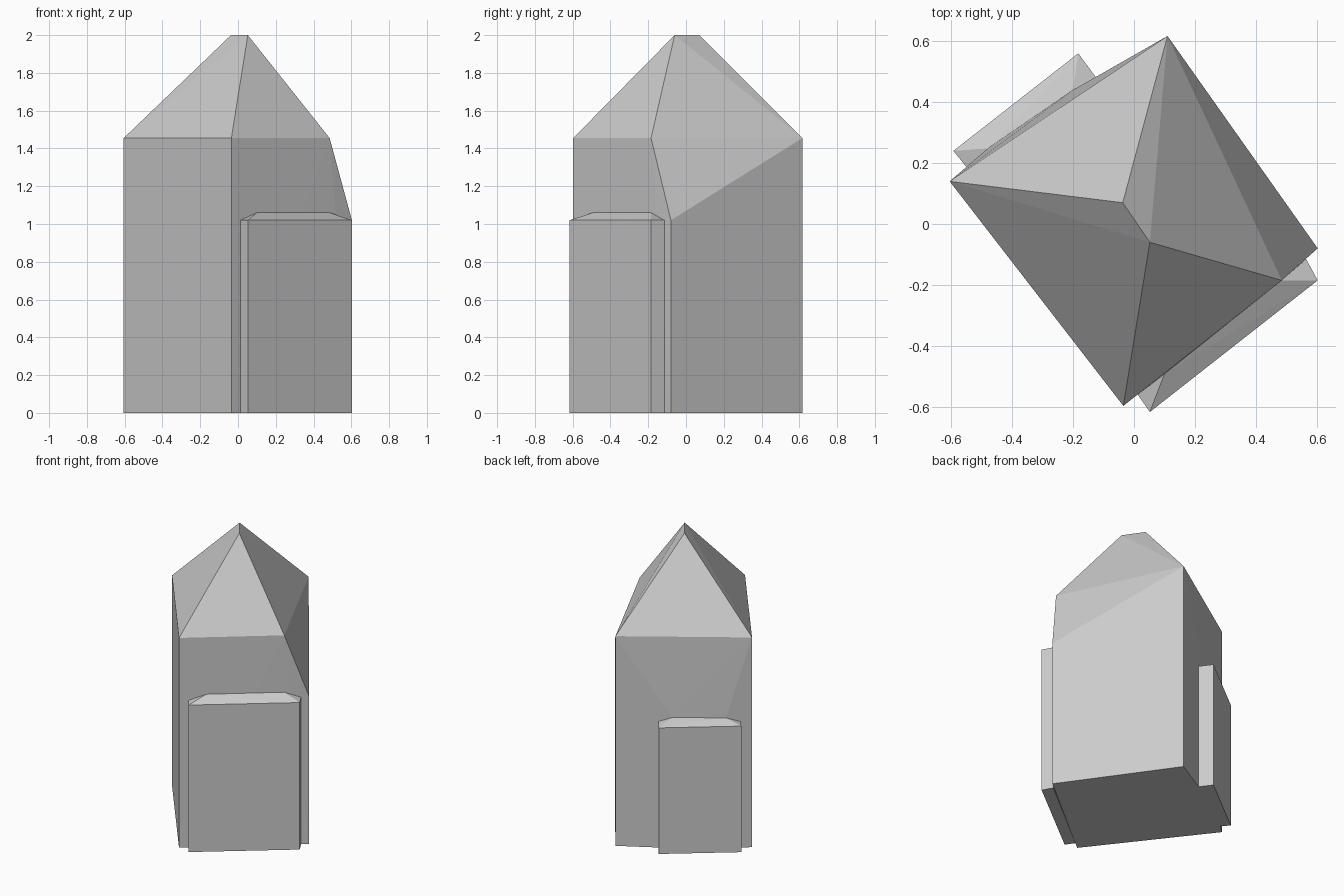
import bpy, bmesh

if "Cube" in bpy.data.objects:
    bpy.data.objects.remove(bpy.data.objects["Cube"])


def hull(name, points):
    """Flat-faced convex solid from its corner points."""
    bm = bmesh.new()
    for p in points:
        bm.verts.new(p)
    res = bmesh.ops.convex_hull(bm, input=bm.verts[:])
    loose = {g for g in res["geom_interior"] + res["geom_unused"]
             if isinstance(g, bmesh.types.BMVert)}
    bmesh.ops.delete(bm, geom=list(loose), context='VERTS')
    bmesh.ops.dissolve_limit(bm, angle_limit=0.002, verts=bm.verts[:], edges=bm.edges[:])
    bmesh.ops.recalc_face_normals(bm, faces=bm.faces[:])
    mesh = bpy.data.meshes.new(name)
    bm.to_mesh(mesh)
    bm.free()
    obj = bpy.data.objects.new(name, mesh)
    bpy.context.collection.objects.link(obj)
    return obj


def at(z, *corners):
    return [(x, y, z) for x, y in corners]


EAVE = 1.455
west, north, east, south = (-0.605, 0.14), (0.11, 0.617), (0.603, -0.08), (-0.035, -0.597)
front_ridge = [(0.10, -0.492), (0.485, -0.185)]
back_ridge = [(-0.48, 0.248), (-0.20, 0.44)]

# Main tower: skewed block, clipped east corner, short ridge at the top
hull("main_tower",
     at(0, west, north, east, south, *back_ridge)
     + at(EAVE, west, north, south, (0.485, -0.185))
     + at(1.02, east)
     + at(0.905, *back_ridge)
     + at(2.0, (-0.037, 0.07), (0.052, -0.06)))


def side_block(name, outer, inner, ridge, wall_z, ridge_z):
    """Low block against a tower wall with a bevelled top."""
    ring = outer + inner
    return hull(name, at(0, *ring) + at(wall_z, *ring) + at(ridge_z, *ridge))


# Low blocks on the front and back walls
side_block("front_block", [(0.603, -0.185), (0.052, -0.617)],
           [(0.012, -0.56), (0.565, -0.115)], front_ridge, 1.02, 1.06)
side_block("back_block", [(-0.593, 0.24), (-0.183, 0.56)],
           [(-0.12, 0.475), (-0.54, 0.175)], back_ridge, 0.875, 0.905)
